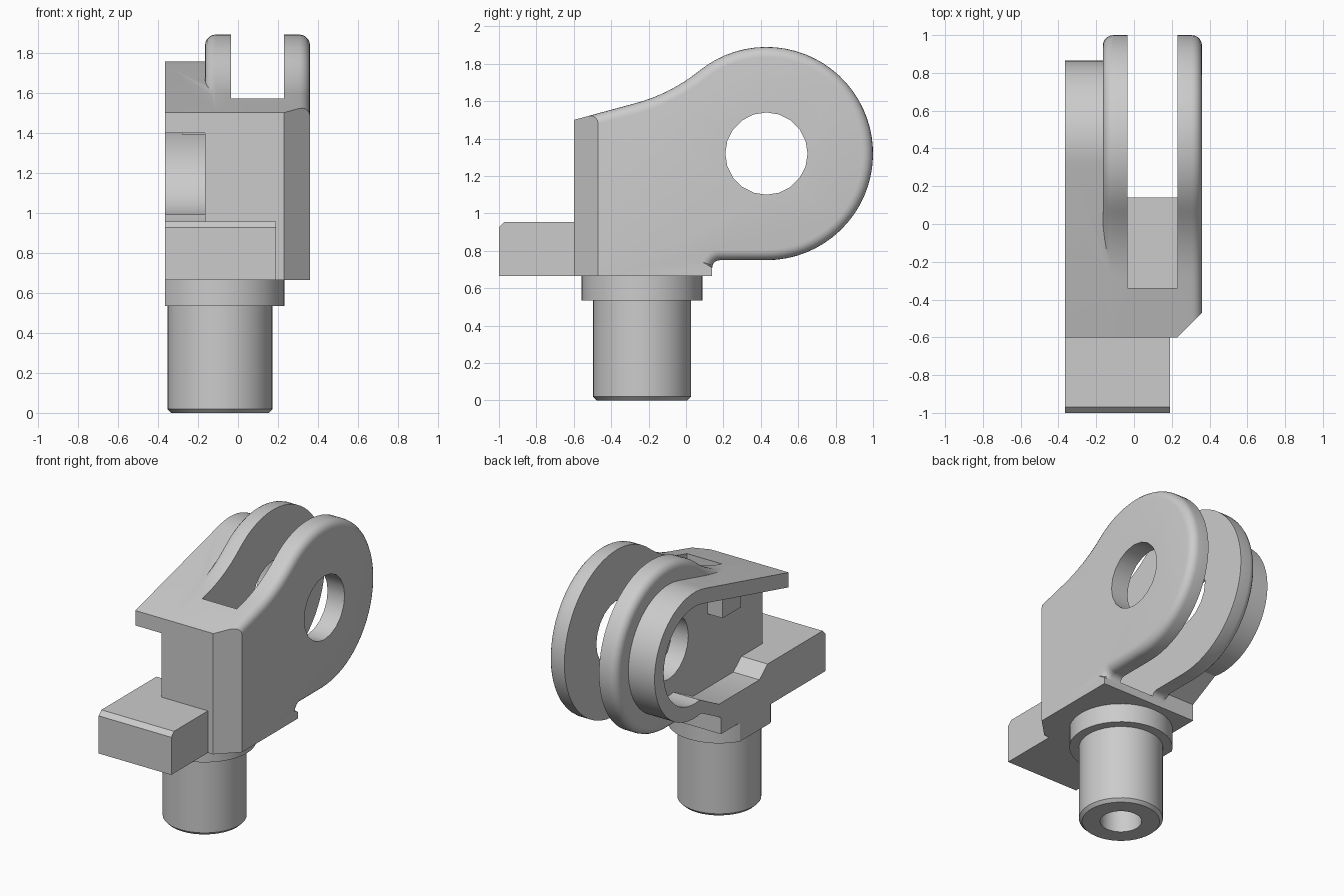
import bpy, bmesh
from math import sin, cos, radians, pi

cube = bpy.data.objects.get("Cube")
if cube:
    bpy.data.objects.remove(cube, do_unlink=True)

grey = bpy.data.materials.new("plain grey")
grey.use_nodes = True
grey.diffuse_color = (0.6, 0.6, 0.6, 1)
grey.node_tree.nodes["Principled BSDF"].inputs["Base Color"].default_value = (0.6, 0.6, 0.6, 1)

EYE = (0.43, 1.32)      # centre of the eye in y, z
LEFT, WALL, RIGHT = -0.365, -0.165, 0.36
BASE = 0.665
PIN = (-0.09, -0.235)   # pin axis in x, y


def arc(centre, r, a0, a1, n):
    steps = [radians(a0 + (a1 - a0) * i / n) for i in range(n + 1)]
    return [(centre[0] + r * cos(a), centre[1] + r * sin(a)) for a in steps]


def finish(name, bm):
    bmesh.ops.recalc_face_normals(bm, faces=bm.faces)
    mesh = bpy.data.meshes.new(name)
    bm.to_mesh(mesh)
    bm.free()
    mesh.materials.append(grey)
    ob = bpy.data.objects.new(name, mesh)
    bpy.context.collection.objects.link(ob)
    return ob


def prism(name, points, lo, hi, axis="x", fillet=None):
    """Extrude a (y, z) profile along x, or an (x, y) profile along z."""
    def place(p, d):
        return (d, *p) if axis == "x" else (*p, d)
    bm = bmesh.new()
    face = bm.faces.new([bm.verts.new(place(p, lo)) for p in points])
    new = bmesh.ops.extrude_face_region(bm, geom=[face])["geom"]
    for v in new:
        if isinstance(v, bmesh.types.BMVert):
            v.co = place((v.co.y, v.co.z) if axis == "x" else (v.co.x, v.co.y), hi)
    if fillet:
        bmesh.ops.recalc_face_normals(bm, faces=bm.faces)
        edges = [e for e in bm.edges if fillet(*[v.co for v in e.verts])]
        bmesh.ops.bevel(bm, geom=edges, offset=0.055, segments=5, profile=0.5,
                        affect="EDGES", clamp_overlap=False)
    return finish(name, bm)


def box(name, x, y, z):
    return prism(name, [(y[0], z[0]), (y[1], z[0]), (y[1], z[1]), (y[0], z[1])], *x)


def combine(ob, other, operation):
    mod = ob.modifiers.new("cut", "BOOLEAN")
    mod.operation, mod.object, mod.solver = operation, other, "EXACT"
    bpy.context.view_layer.objects.active = ob
    bpy.ops.object.modifier_apply(modifier=mod.name)
    bpy.data.objects.remove(other, do_unlink=True)


def smooth(ob):
    bpy.ops.object.select_all(action="DESELECT")
    ob.select_set(True)
    bpy.context.view_layer.objects.active = ob
    bpy.ops.object.shade_smooth_by_angle(angle=radians(30))


# Fork body with rounded outer rims
profile = [(-0.6, BASE), (0.14, BASE)]
profile += arc((0.18, 0.71), 0.04, 180, 90, 5)
profile += arc(EYE, 0.57, -90, 129, 40)
profile += arc((-0.508, 2.478), 0.92, -51, -75.3, 8)[1:]
profile += [(-0.6, 1.5)]


def outer_rim(a, b):
    same_side = abs(a.x - b.x) < 1e-4
    flat_end = max(a.z, b.z) < 0.712 or max(a.y, b.y) < -0.59
    return same_side and not flat_end


body = prism("fork_body", profile, WALL, RIGHT, fillet=outer_rim)

# Smaller side housing, sunk into the body
housing = [(-0.6, BASE), (0.14, BASE), (0.14, 0.78)]
housing += arc(EYE, 0.435, -100, 104.7, 32) + [(-0.6, 1.5)]
combine(body, prism("side_housing", housing, LEFT, -0.1), "UNION")

# Pocket in the housing, open to the front
pocket = [(-0.7, 0.955), (-0.37, 0.955), (-0.28, 0.88), (0.16, 0.88)]
pocket += arc(EYE, 0.335, -100, 104.7, 28) + [(-0.7, 1.371)]
combine(body, prism("pocket_cutter", pocket, -0.5, WALL), "DIFFERENCE")

# Fork slot, corner chamfer and eye hole
combine(body, box("slot_cutter", (-0.035, 0.23), (-0.34, 1.2), (0.72, 2.2)), "DIFFERENCE")
corner = [(0.23, -0.6), (0.36, -0.47), (0.5, -0.33), (0.5, -0.8), (0.03, -0.8)]
combine(body, prism("corner_cutter", corner, 0.5, 1.8, axis="z"), "DIFFERENCE")
combine(body, prism("eye_cutter", arc(EYE, 0.22, 0, 342, 19), -0.6, 0.6), "DIFFERENCE")
smooth(body)

# Small stop under the pocket roof
box("pocket_stop", (-0.28, WALL + 0.01), (-0.2, 0.0), (1.39, 1.53))

# Front block with a chamfered top edge
prism("front_block", [(-1, BASE), (-0.59, BASE), (-0.59, 0.955), (-0.97, 0.955), (-1, 0.925)],
      LEFT, 0.19)

# Collar with one flat side
collar = prism("collar", arc(PIN, 0.323, 0, 352.5, 47), 0.535, BASE, axis="z")
combine(collar, box("flat_cutter", (-0.6, LEFT), (-1, 1), (0.4, 0.8)), "DIFFERENCE")
smooth(collar)

# Pin turned from a half profile: bore, chamfer, wall
bm = bmesh.new()
half = [(0, 0.45), (0.13, 0.45), (0.13, 0), (0.243, 0), (0.263, 0.02), (0.263, 0.54), (0, 0.54)]
verts = [bm.verts.new((r, 0, z)) for r, z in half]
edges = [bm.edges.new(pair) for pair in zip(verts, verts[1:])]
bmesh.ops.spin(bm, geom=verts + edges, cent=(0, 0, 0), axis=(0, 0, 1), angle=2 * pi, steps=40)
bmesh.ops.remove_doubles(bm, verts=bm.verts, dist=1e-4)
bmesh.ops.translate(bm, vec=(*PIN, 0), verts=bm.verts)
smooth(finish("pin", bm))
